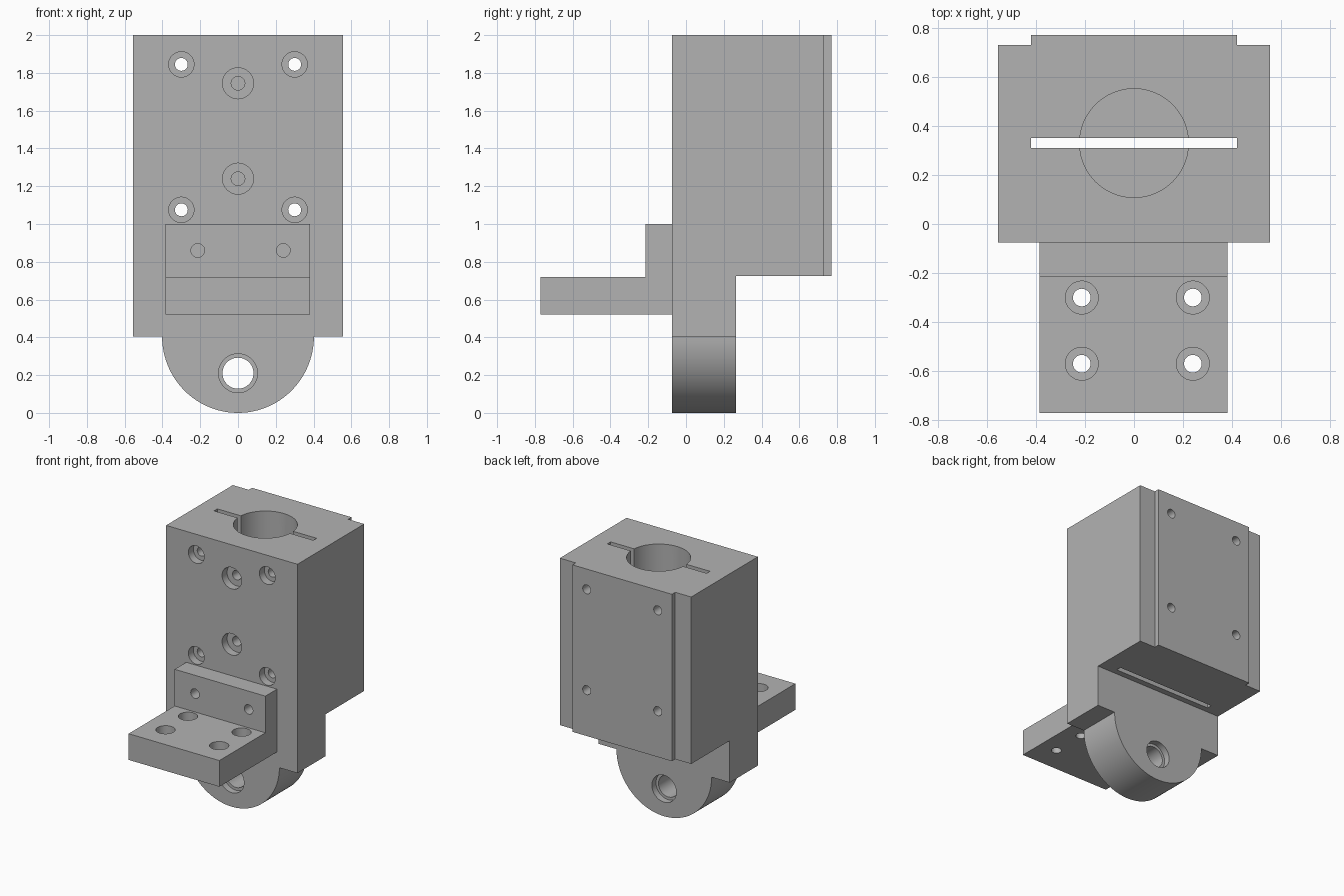
import bpy, bmesh, math
from mathutils import Matrix, Vector

cube = bpy.data.objects.get("Cube")
if cube:
    bpy.data.objects.remove(cube, do_unlink=True)

metal = bpy.data.materials.new("grey_metal")
metal.use_nodes = True
grey = (0.45, 0.45, 0.45, 1)
metal.diffuse_color = grey
metal.node_tree.nodes["Principled BSDF"].inputs["Base Color"].default_value = grey


def finish(name, bm):
    bmesh.ops.recalc_face_normals(bm, faces=bm.faces)
    mesh = bpy.data.meshes.new(name)
    bm.to_mesh(mesh)
    bm.free()
    mesh.materials.append(metal)
    obj = bpy.data.objects.new(name, mesh)
    bpy.context.collection.objects.link(obj)
    return obj


def extrude(name, points, vector):
    """Extrude a closed planar outline along a vector."""
    bm = bmesh.new()
    face = bm.faces.new([bm.verts.new(p) for p in points])
    result = bmesh.ops.extrude_face_region(bm, geom=[face], use_keep_orig=True)
    verts = [g for g in result["geom"] if isinstance(g, bmesh.types.BMVert)]
    bmesh.ops.translate(bm, verts=verts, vec=vector)
    return finish(name, bm)


def box(name, low, high):
    (x, y, z), (a, b, c) = low, high
    return extrude(name, [(x, y, z), (a, y, z), (a, b, z), (x, b, z)], (0, 0, c - z))


def cylinder(start, end, radius):
    start, end = Vector(start), Vector(end)
    axis = end - start
    bm = bmesh.new()
    turn = axis.to_track_quat("Z", "Y").to_matrix().to_4x4()
    bmesh.ops.create_cone(bm, cap_ends=True, segments=48, radius1=radius,
                          radius2=radius, depth=axis.length,
                          matrix=Matrix.Translation((start + end) / 2) @ turn)
    return finish("cutter", bm)


def cut(target, cutter):
    """Subtract the cutter and discard it."""
    cutter.hide_render = True
    mod = target.modifiers.new("cut", "BOOLEAN")
    mod.operation = "DIFFERENCE"
    mod.solver = "EXACT"
    mod.object = cutter
    bpy.context.view_layer.objects.active = target
    bpy.ops.object.modifier_apply(modifier=mod.name)
    bpy.data.objects.remove(cutter, do_unlink=True)


def drill_y(target, x, z, radius, start, end):
    cut(target, cylinder((x, start, z), (x, end, z), radius))


FRONT, BACK, LUG_BACK = -0.075, 0.77, 0.265
WIDTH, AXIS_Y = 0.555, 0.33

# Main body with an undercut rear
side = [(FRONT, 0.405), (LUG_BACK, 0.405), (LUG_BACK, 0.725),
        (BACK, 0.725), (BACK, 2), (FRONT, 2)]
body = extrude("clamp_body", [(-WIDTH, y, z) for y, z in side], (2 * WIDTH, 0, 0))

# Corner rebates beside the rear pad
for s in (-1, 1):
    xs = sorted((s * 0.42, s * 0.7))
    cut(body, box("cutter", (xs[0], 0.73, 0.6), (xs[1], 0.9, 2.1)))

# Blind bore and full-height slit
cut(body, cylinder((0, AXIS_Y, 0.9), (0, AXIS_Y, 2.1), 0.222))
cut(body, box("cutter", (-0.42, 0.31, 0.6), (0.42, 0.35, 2.1)))

# Counterbored corner bolts and centre screws
for z in (1.075, 1.845):
    for x in (-0.3, 0.3):
        drill_y(body, x, z, 0.067, -0.2, FRONT + 0.06)
        drill_y(body, x, z, 0.034, -0.2, 0.9)
for z in (1.24, 1.745):
    drill_y(body, 0, z, 0.082, -0.2, FRONT + 0.06)
    drill_y(body, 0, z, 0.036, -0.2, 0.6)

# Rounded pivot lug with a stepped hole
arc = [math.pi + math.pi * i / 48 for i in range(49)]
lug = extrude("pivot_lug",
              [(0.402 * math.cos(a), FRONT, 0.405 + 0.405 * math.sin(a)) for a in arc],
              (0, LUG_BACK - FRONT, 0))
drill_y(lug, 0, 0.21, 0.082, -0.2, 0.4)
drill_y(lug, 0, 0.21, 0.103, -0.2, FRONT + 0.05)
drill_y(lug, 0, 0.21, 0.103, LUG_BACK - 0.05, 0.4)

# L-shaped front bracket
angle = [(FRONT, 0.52), (-0.77, 0.52), (-0.77, 0.72), (-0.215, 0.72),
         (-0.215, 1), (FRONT, 1)]
bracket = extrude("front_bracket", [(-0.385, y, z) for y, z in angle], (0.767, 0, 0))
for x in (-0.213, 0.24):
    drill_y(bracket, x, 0.86, 0.036, -0.3, 0)
    for y in (-0.3, -0.57):
        cut(bracket, cylinder((x, y, 0.62), (x, y, 0.8), 0.067))
        cut(bracket, cylinder((x, y, 0.4), (x, y, 0.8), 0.036))

# Smooth only the round surfaces
for obj in (body, lug, bracket):
    bpy.ops.object.select_all(action="DESELECT")
    obj.select_set(True)
    bpy.context.view_layer.objects.active = obj
    bpy.ops.object.shade_smooth_by_angle(angle=math.radians(30))
